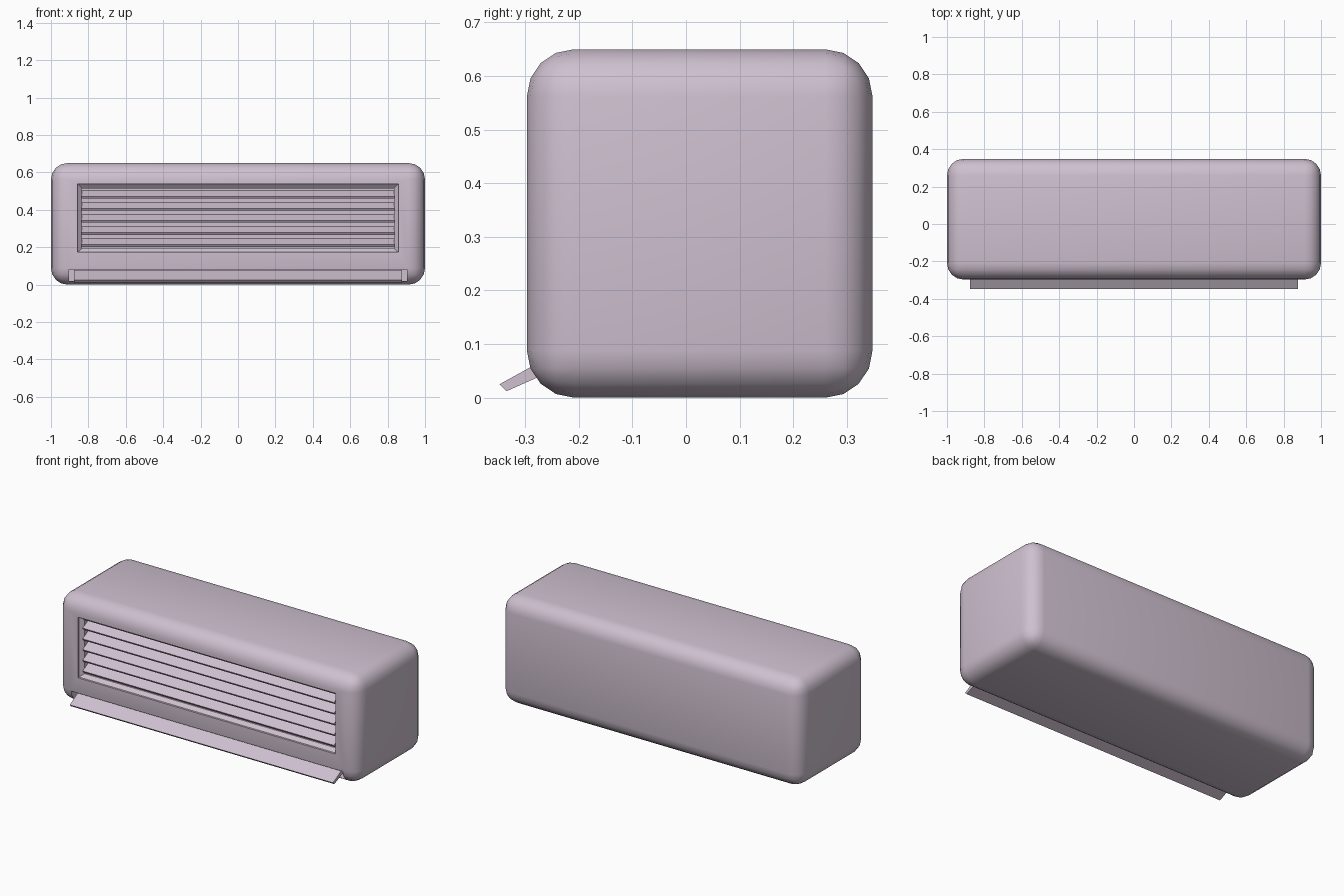
import bpy, bmesh, math
from mathutils import Vector

if "Cube" in bpy.data.objects:
    bpy.data.objects.remove(bpy.data.objects["Cube"])

mat = bpy.data.materials.new("pale_mauve")
mat.diffuse_color = (0.62, 0.53, 0.63, 1)
mat.use_nodes = True
mat.node_tree.nodes["Principled BSDF"].inputs["Base Color"].default_value = mat.diffuse_color


def add_object(name, bm):
    bmesh.ops.recalc_face_normals(bm, faces=bm.faces[:])
    me = bpy.data.meshes.new(name)
    bm.to_mesh(me)
    bm.free()
    me.materials.append(mat)
    ob = bpy.data.objects.new(name, me)
    bpy.context.collection.objects.link(ob)
    return ob


def box(name, lo, hi, bevel=0, segments=4):
    bm = bmesh.new()
    bmesh.ops.create_cube(bm, size=1)
    for v in bm.verts:
        v.co = Vector([(a + b) / 2 + c * (b - a) for a, b, c in zip(lo, hi, v.co)])
    if bevel:
        bmesh.ops.bevel(bm, geom=bm.edges[:], offset=bevel, segments=segments,
                        profile=0.5, affect='EDGES')
    return add_object(name, bm)


def extrude_x(name, profile, half):
    """Closed (y, z) profile stretched from -half to +half along x."""
    bm = bmesh.new()
    a = [bm.verts.new((-half, y, z)) for y, z in profile]
    b = [bm.verts.new((half, y, z)) for y, z in profile]
    bm.faces.new(a)
    bm.faces.new(b)
    n = len(profile)
    for i in range(n):
        j = (i + 1) % n
        bm.faces.new((a[i], a[j], b[j], b[i]))
    return add_object(name, bm)


# rounded casing
body = box("casing", (-1, -0.297, 0), (1, 0.348, 0.65), 0.088)

# grille recess cutter with sloping sides
bm = bmesh.new()
loops = []
for y, hx, z0, z1 in ((-0.35, 0.858, 0.173, 0.538), (-0.285, 0.858, 0.173, 0.538),
                      (-0.265, 0.835, 0.192, 0.515), (-0.225, 0.835, 0.192, 0.515)):
    loops.append([bm.verts.new(p) for p in
                  ((-hx, y, z0), (hx, y, z0), (hx, y, z1), (-hx, y, z1))])
for a, b in zip(loops, loops[1:]):
    for i in range(4):
        j = (i + 1) % 4
        bm.faces.new((a[i], a[j], b[j], b[i]))
bm.faces.new(loops[0])
bm.faces.new(loops[-1])
grille_cutter = add_object("grille_cutter", bm)

# air outlet slot cutter
slot_cutter = box("slot_cutter", (-0.903, -0.4, 0.018), (0.903, -0.215, 0.08))

for cutter in (grille_cutter, slot_cutter):
    m = body.modifiers.new("cut", 'BOOLEAN')
    m.operation = 'DIFFERENCE'
    m.solver = 'EXACT'
    m.object = cutter
bpy.context.view_layer.update()
dg = bpy.context.evaluated_depsgraph_get()
cut_mesh = bpy.data.meshes.new_from_object(body.evaluated_get(dg))
body.modifiers.clear()
body.data = cut_mesh
for cutter in (grille_cutter, slot_cutter):
    bpy.data.objects.remove(cutter)

# sloping louvres in the grille
for i in range(5):
    z = 0.226 + i * 0.0645
    extrude_x(f"louvre_{i + 1}", [(-0.282, z - 0.012), (-0.274, z - 0.024),
                                  (-0.222, z + 0.006), (-0.222, z + 0.022)], 0.836)

# tilted outlet flap
extrude_x("outlet_flap", [(-0.348, 0.025), (-0.335, 0.012),
                          (-0.213, 0.066), (-0.213, 0.079), (-0.25, 0.079)], 0.876)

# smooth the rounded casing only
bpy.ops.object.select_all(action='DESELECT')
body.select_set(True)
bpy.context.view_layer.objects.active = body
bpy.ops.object.shade_smooth_by_angle(angle=math.radians(30))
